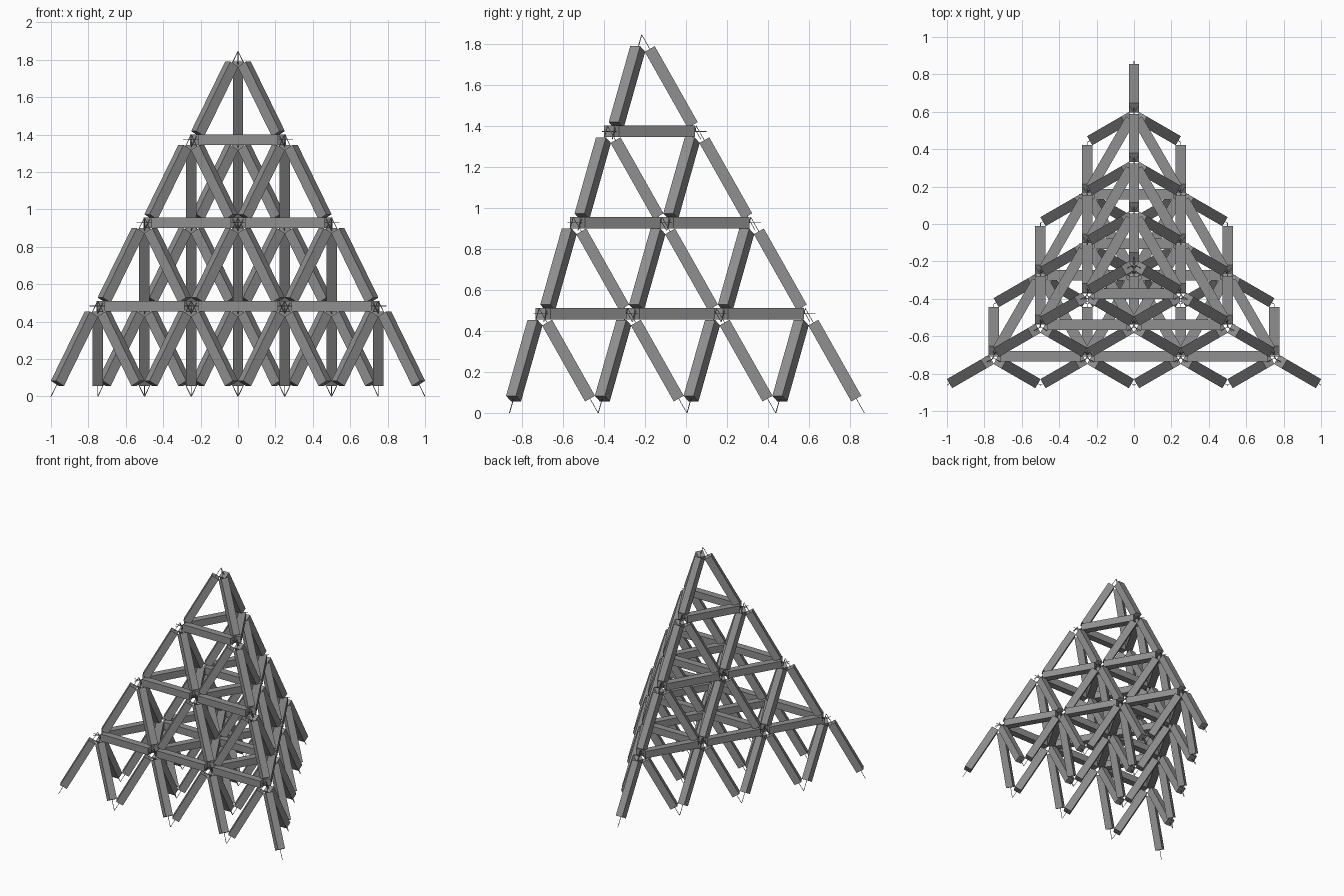
import bpy, bmesh
from math import radians, cos, sin
from mathutils import Vector, Matrix

if "Cube" in bpy.data.objects:
    bpy.data.objects.remove(bpy.data.objects["Cube"])

BAR_L, BAR_W = 0.426, 0.056      # square bar
TIP = 0.293                      # half length including end wires
WIRE = 0.003
STEP, RISE = 0.5, 0.445          # node spacing and level height
LEG_H, LEG_R = 0.510, 0.288      # one leg's rise and outward reach

# One strut: solid square bar with a thin wire running out of both ends
bm = bmesh.new()
bmesh.ops.create_cube(bm, size=1, matrix=Matrix.Diagonal((BAR_W, BAR_W, BAR_L, 1)))
wire_len = TIP - BAR_L / 2
for end in (-1, 1):
    bmesh.ops.create_cube(bm, size=1, matrix=Matrix.Translation((0, 0, end * (TIP - wire_len / 2)))
                          @ Matrix.Diagonal((WIRE, WIRE, wire_len, 1)))
strut_mesh = bpy.data.meshes.new("strut")
bm.to_mesh(strut_mesh)
bm.free()

# Dark grey finish
grey = bpy.data.materials.new("dark_grey")
grey.diffuse_color = (0.28, 0.28, 0.28, 1)
grey.use_nodes = True
grey.node_tree.nodes["Principled BSDF"].inputs["Base Color"].default_value = grey.diffuse_color
strut_mesh.materials.append(grey)


def add_strut(name, centre, direction):
    z = direction.normalized()
    x = Vector((0, 0, 1)).cross(z).normalized()   # two faces stay upright
    y = z.cross(x)
    ob = bpy.data.objects.new(name, strut_mesh)
    rot = Matrix((x, y, z)).transposed().to_4x4()
    ob.matrix_world = Matrix.Translation(centre) @ rot
    bpy.context.collection.objects.link(ob)


row = STEP * sin(radians(60))
for level in range(4):
    n = 4 - level
    y0 = -0.717 + 0.167 * level
    z0 = RISE * level
    for j in range(n):
        for i in range(n - j):
            top = Vector(((i + j / 2 - (n - 1) / 2) * STEP, y0 + j * row, z0 + LEG_H))
            # Tripod of legs under every node
            for ang in (90, 210, 330):
                a = radians(ang)
                d = Vector((LEG_R * cos(a), LEG_R * sin(a), -LEG_H))
                add_strut("tripod_leg", top + d / 2, -d)
            # Horizontal ties between neighbouring nodes
            if i < n - j - 1:
                p = [Vector((top.x + dx, top.y + 0.011 + dy, z0 + 0.483))
                     for dx, dy in ((0, 0), (STEP, 0), (STEP / 2, row))]
                for k in range(3):
                    q = p[(k + 1) % 3]
                    add_strut("level_tie", (p[k] + q) / 2, q - p[k])
